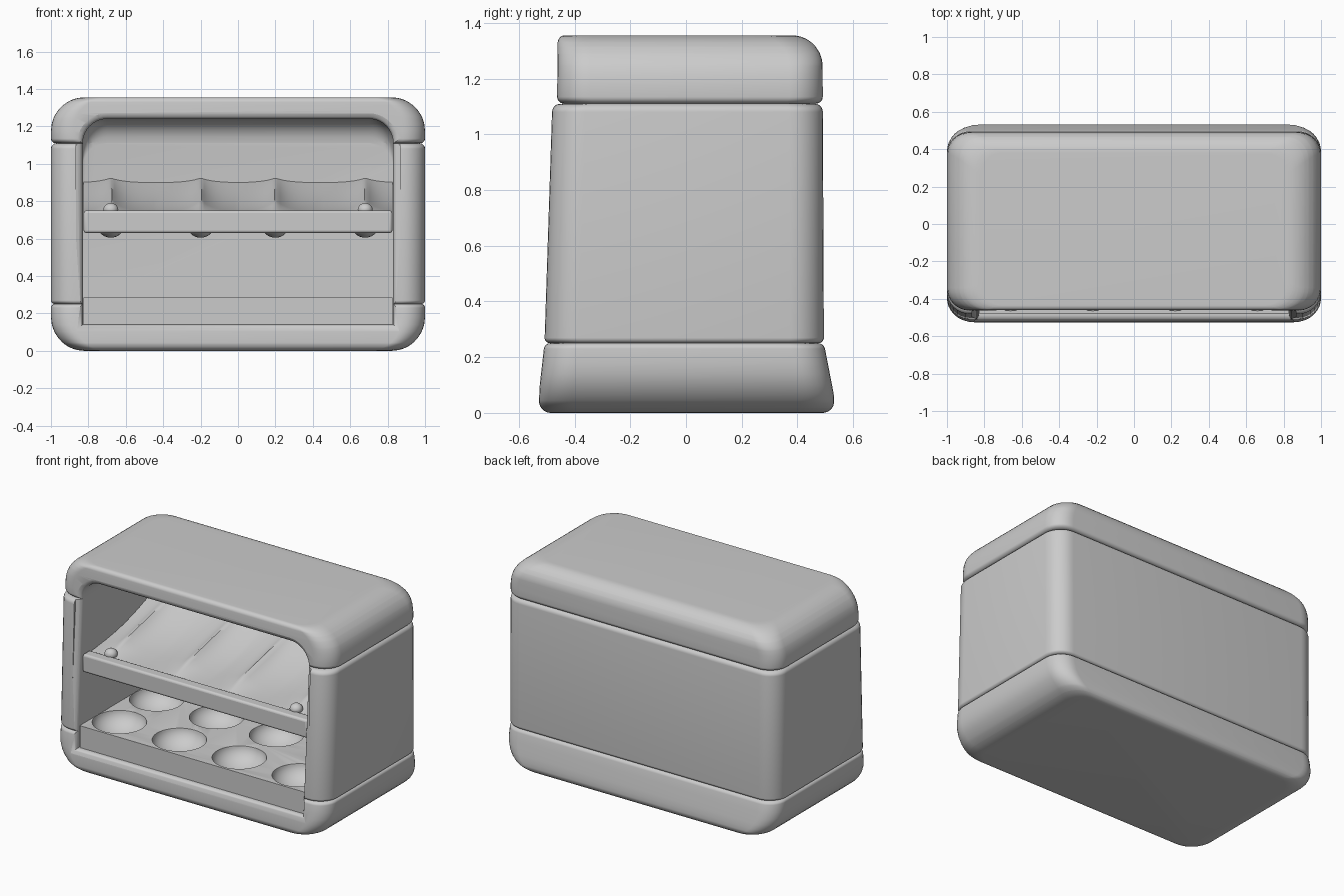
import bpy, bmesh, math

if "Cube" in bpy.data.objects:
    bpy.data.objects.remove(bpy.data.objects["Cube"])


def finish(name, bm, smooth=40):
    bmesh.ops.recalc_face_normals(bm, faces=bm.faces)
    me = bpy.data.meshes.new(name)
    bm.to_mesh(me)
    bm.free()
    ob = bpy.data.objects.new(name, me)
    bpy.context.collection.objects.link(ob)
    shade(ob, smooth)
    return ob


def activate(ob):
    bpy.ops.object.select_all(action='DESELECT')
    ob.select_set(True)
    bpy.context.view_layer.objects.active = ob


def shade(ob, angle=40):
    activate(ob)
    bpy.ops.object.shade_smooth_by_angle(angle=math.radians(angle))


def loft(name, rings):
    bm = bmesh.new()
    rows = [[bm.verts.new(p) for p in ring] for ring in rings]
    n = len(rows[0])
    for a, b in zip(rows, rows[1:]):
        for i in range(n):
            bm.faces.new((a[i], a[(i + 1) % n], b[(i + 1) % n], b[i]))
    bm.faces.new(rows[0])
    bm.faces.new(rows[-1])
    return finish(name, bm)


def cut(ob, cutter):
    m = ob.modifiers.new("cut", 'BOOLEAN')
    m.operation, m.solver, m.object = 'DIFFERENCE', 'EXACT', cutter
    activate(ob)
    bpy.ops.object.modifier_apply(modifier=m.name)


def interp(table, z):
    for (z0, v0), (z1, v1) in zip(table, table[1:]):
        if z <= z1:
            return v0 + (v1 - v0) * max(0, z - z0) / (z1 - z0)
    return table[-1][1]


FRONT = [(0, -.53), (.1, -.525), (.25, -.508), (1.109, -.48), (1.11, -.463), (1.36, -.46)]
BACK = [(0, .535), (.07, .53), (.25, .495), (1.36, .49)]


def inset(d, r):
    # inset of a quarter-round of radius r at distance d from its end
    return 0 if d >= r else r - math.sqrt(max(0, r * r - (r - d) ** 2))


def rounded_ring(w, f, b, z, r=.12, n=8):
    pts = []
    for cx, cy, a0 in ((w - r, b - r, 0), (r - w, b - r, 90), (r - w, f + r, 180), (w - r, f + r, 270)):
        for i in range(n + 1):
            a = math.radians(a0 + 90 * i / n)
            pts.append((cx + r * math.cos(a), cy + r * math.sin(a), z))
    return pts


def band(name, z0, z1, low, high):
    # low / high: edge radii for the sides, front and back
    steps = [math.radians(90 * i / 7) for i in range(8)]
    zs = {round(z0 + r * (1 - math.cos(t)), 4) for r in low for t in steps}
    zs |= {round(z1 - r * (1 - math.cos(t)), 4) for r in high for t in steps}
    rings = []
    for z in sorted(zs):
        s, f, b = [inset(z - z0, l) + inset(z1 - z, h) for l, h in zip(low, high)]
        rings.append(rounded_ring(1 - s, interp(FRONT, max(z, z0 + .002)) + f, interp(BACK, z) - b, z))
    return loft(name, rings)


# Outer shell in three stacked bands
shell = [band("base_band", 0, .25, (.18, .045, .045), (.02, .02, .02)),
         band("middle_body", .25, 1.11, (.02, .02, .02), (.03, .03, .03)),
         band("top_band", 1.11, 1.355, (.025, .025, .025), (.18, .025, .11))]


# Cavity cutter: flared at the front, rounded at the upper back
def opening(y, o=0, drop=0, follow=False):
    w, lo, hi, r = .83 + o, .14 - o, 1.24 + o - drop, .13 + o
    xz = [(-w, lo), (w, lo)]
    arc = [math.radians(90 * i / 10) for i in range(11)]
    xz += [(w - r + r * math.cos(a), hi - r + r * math.sin(a)) for a in arc]
    xz += [(-w + r - r * math.cos(a), hi - r + r * math.sin(a)) for a in reversed(arc)]
    return [(x, y + (interp(FRONT, z) if follow else 0), z) for x, z in xz]


R, D = .035, .13
quarter = [math.radians(90 * i / 6) for i in range(7)]
rings = [opening(-.8, R)]
rings += [opening(R * math.sin(t) - .002, R * (1 - math.sin(math.acos(1 - math.sin(t)))), 0, True) for t in quarter]
rings += [opening(.33 - D + D * math.sin(t), 0, D * (1 - math.cos(t))) for t in quarter]
cavity = loft("cavity_cutter", rings)
for ob in shell:
    cut(ob, cavity)
    shade(ob)
bpy.data.objects.remove(cavity)


def box(name, x, y0, y1, z0, z1, bevel):
    bm = bmesh.new()
    bmesh.ops.create_cube(bm, size=1)
    for v in bm.verts:
        v.co = (v.co.x * 2 * x, y0 + (v.co.y + .5) * (y1 - y0), z0 + (v.co.z + .5) * (z1 - z0))
    ob = finish(name, bm)
    ob["bevel"] = bevel
    return ob


def bevel(ob, width):
    m = ob.modifiers.new("bevel", 'BEVEL')
    m.width, m.segments, m.limit_method = width, 3, 'ANGLE'
    m.angle_limit = math.radians(45)
    activate(ob)
    bpy.ops.object.modifier_apply(modifier=m.name)
    shade(ob)


def ellipsoid(name, loc, size, seg=40):
    bm = bmesh.new()
    bmesh.ops.create_uvsphere(bm, u_segments=seg, v_segments=seg // 2, radius=1)
    for v in bm.verts:
        v.co = [c + s * p for c, s, p in zip(loc, size, v.co)]
    return finish(name, bm)


# Lower tray with two rows of four round cups
tray = box("cup_tray", .825, -.48, .335, .135, .285, .014)
for y in (-.30, .09):
    for x in (-.66, -.22, .22, .66):
        c = ellipsoid("cup_cutter", (x, y, .292), (.165, .165, .115))
        cut(tray, c)
        bpy.data.objects.remove(c)
bevel(tray, .012)

# Upper shelf front rail
rail = box("shelf_rail", .825, -.455, -.38, .63, .75, .014)
bevel(rail, .014)

# Sloping shelf with scooped compartments between ridges
RIDGES = (-.68, -.2, .2, .68)
bm = bmesh.new()
NX, NY = 110, 24
top, bottom = [], []
for j in range(NY + 1):
    v = j / NY
    y = -.42 + .755 * v
    z = .73 + .17 * v
    rowt, rowb = [], []
    for i in range(NX + 1):
        x = -.825 + 1.65 * i / NX
        peak = max(math.exp(-abs(x - r) / .07) for r in RIDGES)
        h = z + .025 * peak * min(1, v * 4) - .045 * (1 - peak) * math.sin(math.pi * v)
        rowt.append(bm.verts.new((x, y, h)))
        rowb.append(bm.verts.new((x, y, z - .09)))
    top.append(rowt)
    bottom.append(rowb)
for j in range(NY):
    for i in range(NX):
        for g in (top, bottom):
            bm.faces.new((g[j][i], g[j][i + 1], g[j + 1][i + 1], g[j + 1][i]))
rim = [(j, 0) for j in range(NY)] + [(NY, i) for i in range(NX)]
rim += [(j, NX) for j in range(NY, 0, -1)] + [(0, i) for i in range(NX, 0, -1)]
for (a, b), (c, d) in zip(rim, rim[1:] + rim[:1]):
    bm.faces.new((top[a][b], top[c][d], bottom[c][d], bottom[a][b]))
finish("sloping_shelf", bm, 50)

# Rounded supports under each ridge, and small stops behind the rail
for n, x in enumerate(RIDGES):
    ellipsoid(f"shelf_support_{n + 1}", (x, -.30, .655), (.065, .11, .05), 24)
for side in (-1, 1):
    ellipsoid(f"shelf_stop_{'left' if side < 0 else 'right'}", (side * .68, -.36, .755), (.04, .04, .035), 24)
